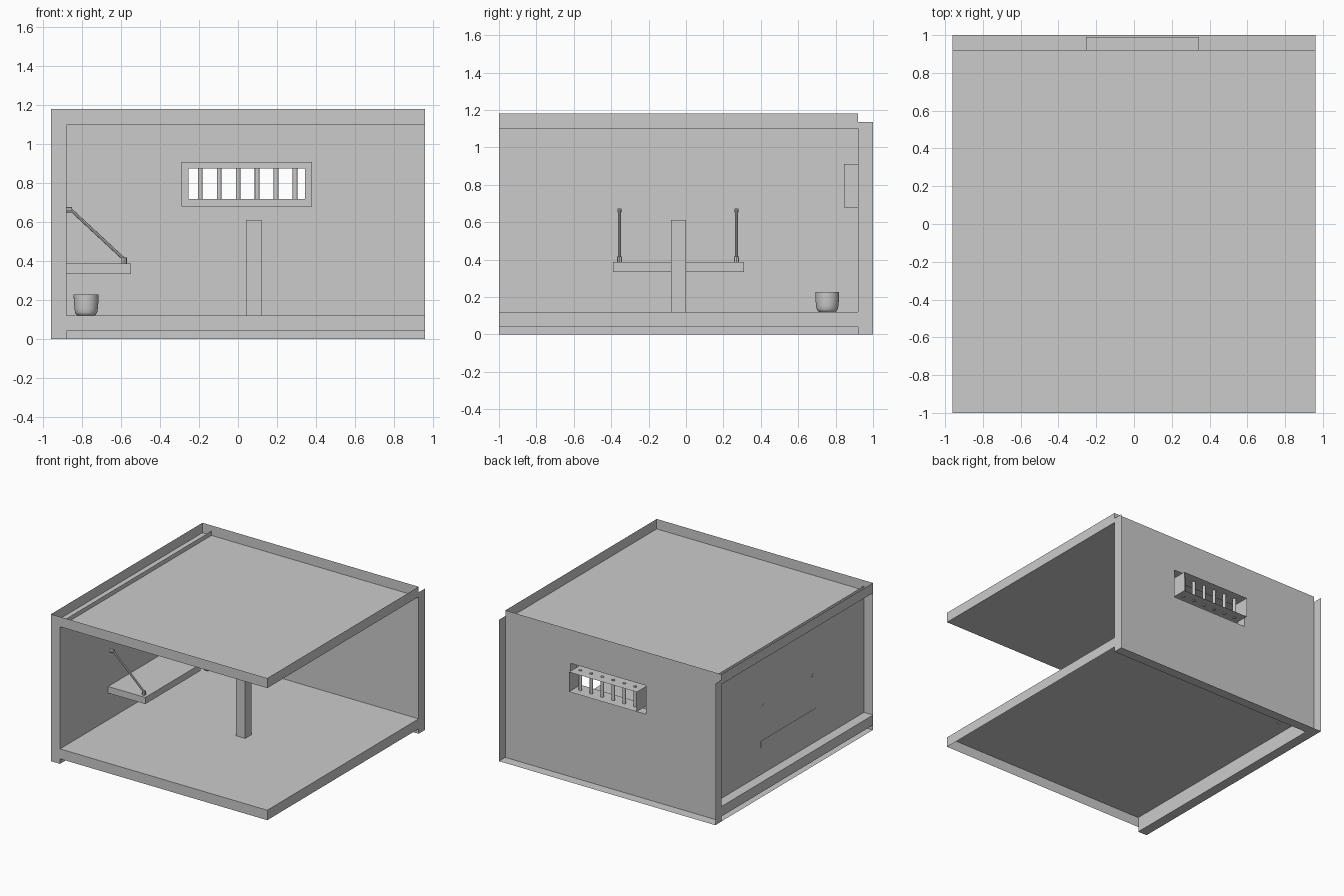
import bpy, bmesh, math
from mathutils import Vector

if "Cube" in bpy.data.objects:
    bpy.data.objects.remove(bpy.data.objects["Cube"])


def finish(name, bm, smooth=False):
    me = bpy.data.meshes.new(name)
    bm.to_mesh(me)
    bm.free()
    ob = bpy.data.objects.new(name, me)
    bpy.context.collection.objects.link(ob)
    if smooth:
        bpy.context.view_layer.objects.active = ob
        ob.select_set(True)
        bpy.ops.object.shade_smooth_by_angle(angle=math.radians(40))
        ob.select_set(False)
    return ob


def box(name, lo, hi, skip=()):
    """Box between two corners; faces whose normal is listed in skip are left open."""
    bm = bmesh.new()
    bmesh.ops.create_cube(bm, size=1)
    lo, hi = Vector(lo), Vector(hi)
    mid, size = (lo + hi) / 2, hi - lo
    for v in bm.verts:
        v.co = Vector([c * s + m for c, s, m in zip(v.co, size, mid)])
    bm.normal_update()
    gone = [f for f in bm.faces if any(f.normal.dot(Vector(n)) > 0.9 for n in skip)]
    bmesh.ops.delete(bm, geom=gone, context='FACES')
    return finish(name, bm)


def rod(name, a, b, r, n=8):
    """Cylinder between two points."""
    a, b = Vector(a), Vector(b)
    bm = bmesh.new()
    bmesh.ops.create_cone(bm, cap_ends=True, segments=n, radius1=r, radius2=r, depth=(b - a).length)
    rot = (b - a).to_track_quat('Z', 'Y')
    for v in bm.verts:
        v.co = rot @ v.co + (a + b) / 2
    return finish(name, bm, True)


def rect_loops(name, loops, open_sides=()):
    """Bridge rectangles (x0, x1, z0, z1, y) in order; open_sides lists (step, side) gaps."""
    bm = bmesh.new()
    rings = [[bm.verts.new(p) for p in ((x0, y, z0), (x1, y, z0), (x1, y, z1), (x0, y, z1))]
             for x0, x1, z0, z1, y in loops]
    for s, (p, q) in enumerate(zip(rings, rings[1:])):
        for i in range(4):
            if (s, i) not in open_sides:
                j = (i + 1) % 4
                bm.faces.new((p[i], p[j], q[j], q[i]))
    return finish(name, bm)


# Room shell: slabs left open on their outer side
box("floor", (-.96, -1, .04), (.96, .92, .12), [(0, 0, -1)])
box("ceiling", (-.96, -1, 1.10), (.96, .92, 1.18), [(0, 0, 1)])
box("left_wall", (-.96, -1, 0), (-.88, .92, 1.135), [(-1, 0, 0), (0, 0, 1)])

# Back wall, open behind and on top, with projecting window frame and tunnel
wall = (-.96, .96, 0, 1.135)
frame = (-.29, .38, .68, .91)
opening = (-.255, .345, .718, .876)
rect_loops("back_wall", [wall + (1,), wall + (.92,), frame + (.92,)], [(0, 2)])
rect_loops("window_frame", [frame + (.92,), frame + (.845,), opening + (.845,), opening + (.99,)])

# Window bars
for i in range(6):
    x = -.194 + i * .0975
    rod("window_bar", (x, .92, .712), (x, .92, .882), .0125, 12)

# Bunk with its two hangers
box("bunk", (-.882, -.39, .335), (-.55, .31, .388))
for y in (-.355, .27):
    rod("wall_anchor", (-.882, y, .663), (-.853, y, .663), .014)
    rod("bunk_anchor", (-.585, y, .388), (-.585, y, .418), .014)
    rod("hanger", (-.86, y, .665), (-.585, y, .41), .008)

# Post
box("post", (.04, -.08, .12), (.12, 0, .612))

# Round pot, lathed from outside to inside
profile = [(0, .12), (.042, .12), (.051, .125), (.057, .137), (.06, .155), (.063, .19), (.064, .228),
           (.058, .228), (.056, .18), (.052, .145), (.04, .132), (0, .13)]
bm = bmesh.new()
verts = [bm.verts.new((r, 0, z)) for r, z in profile]
edges = [bm.edges.new(p) for p in zip(verts, verts[1:])]
bmesh.ops.spin(bm, geom=verts + edges, cent=(0, 0, 0), axis=(0, 0, 1), angle=2 * math.pi, steps=32)
bmesh.ops.remove_doubles(bm, verts=bm.verts, dist=1e-5)
bmesh.ops.recalc_face_normals(bm, faces=bm.faces)
pot = finish("pot", bm, True)
pot.location = (-.78, .755, 0)
